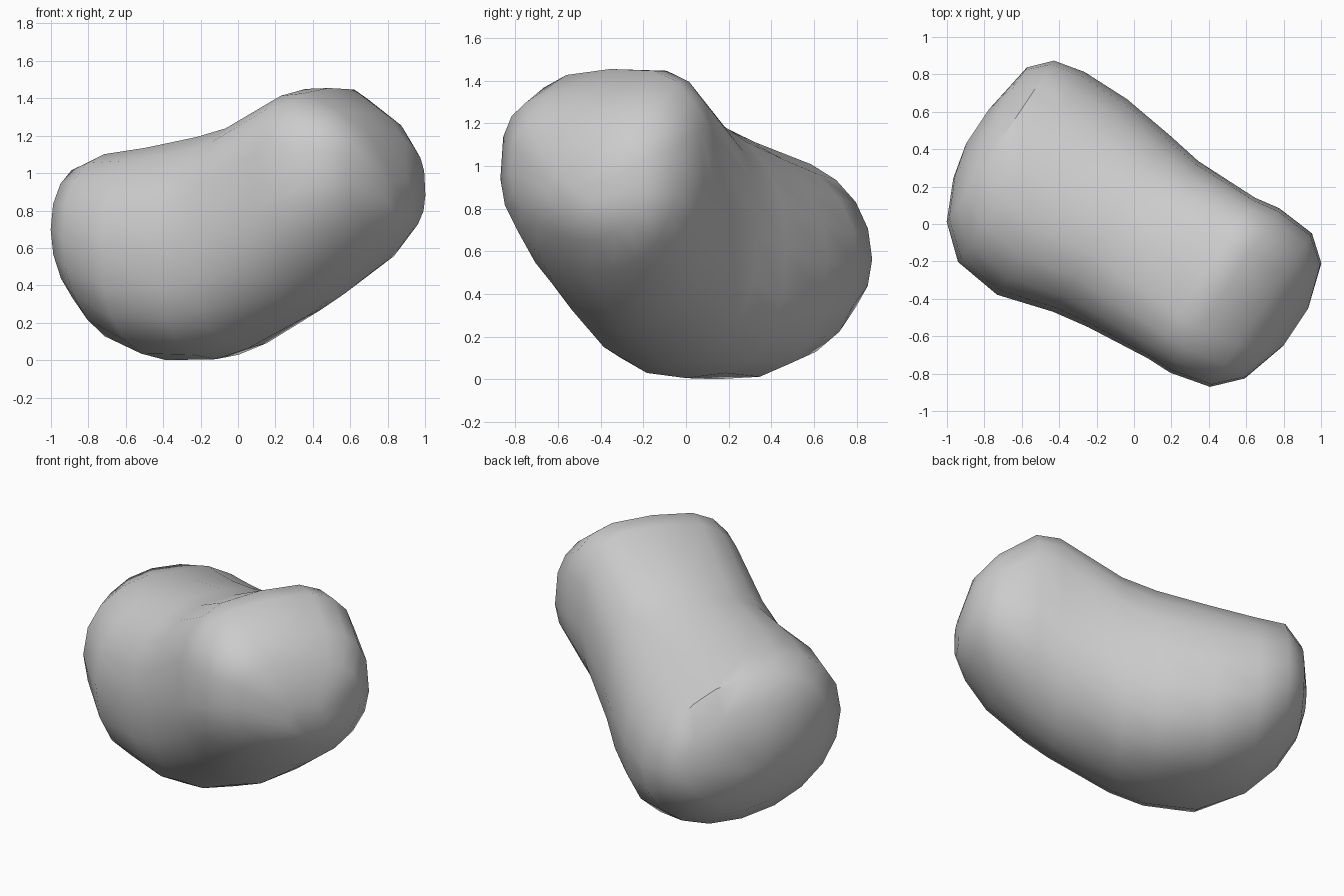
import bpy
import bmesh
import math
from mathutils import Vector

# Remove the default object only
default = bpy.data.objects.get("Cube")
if default:
    bpy.data.objects.remove(default, do_unlink=True)

SIDES = 20
AXIS = Vector((0.833, -0.554, 0))    # ground direction of the long axis
ACROSS = Vector((0.554, 0.833, 0))   # ground direction across the body

# Cross-sections: along axis, across min, across max, bottom, top,
# sideways slope, fullness of the underside
STATIONS = [
    (-.985, -.14, .08, .53, .74, -.15, 2),
    (-.94, -.33, .38, .35, .9, -.15, 2),
    (-.84, -.545, .49, .21, 1.05, -.13, 2),
    (-.67, -.69, .53, .08, 1.1, -.12, 2.1),
    (-.4, -.72, .535, 0, 1.15, -.05, 2.45),
    (-.1, -.63, .5, .005, 1.22, 0, 2.5),
    (.1, -.595, .47, .06, 1.27, .03, 2.3),
    (.46, -.557, .475, .23, 1.45, .07, 1.95),
    (.6, -.555, .5, .32, 1.455, .04, 1.9),
    (.82, -.5, .485, .49, 1.33, -.06, 1.9),
    (.95, -.36, .38, .65, 1.2, -.12, 2),
    (1.025, -.1, .14, .77, .97, -.12, 2),
]


def make_material(name, value):
    mat = bpy.data.materials.new(name)
    mat.use_nodes = True
    colour = (value, value, value, 1)
    mat.diffuse_color = colour
    mat.node_tree.nodes["Principled BSDF"].inputs["Base Color"].default_value = colour
    return mat


def rounded(value, power):
    return math.copysign(abs(value) ** (2 / power), value)


def section_ring(bm, along, left, right, bottom, top, slope, fullness):
    """One rounded cross-section, with a flatter top on the raised lobe."""
    raised = min(max((along + 0.1) / 0.6, 0), 1)
    mid_u, half_u = (left + right) / 2, (right - left) / 2
    mid_z, half_z = (bottom + top) / 2, (top - bottom) / 2
    ring = []
    for i in range(SIDES):
        angle = math.tau * i / SIDES
        c, s = math.cos(angle), math.sin(angle)
        power = 2.15 + 0.95 * raised if s > 0 else fullness
        offset = half_u * rounded(c, power)
        height = mid_z + half_z * rounded(s, power) + slope * offset
        point = AXIS * along + ACROSS * (mid_u + offset)
        ring.append(bm.verts.new((point.x, point.y, height)))
    return ring


# Skin the cross-sections into one closed body
bm = bmesh.new()
rings = [section_ring(bm, *station) for station in STATIONS]
for a, b in zip(rings, rings[1:]):
    for i in range(SIDES):
        j = (i + 1) % SIDES
        bm.faces.new((a[i], a[j], b[j], b[i]))
bm.faces.new(rings[0])
bm.faces.new(rings[-1])
bmesh.ops.recalc_face_normals(bm, faces=bm.faces)

mesh = bpy.data.meshes.new("bean_body")
bm.to_mesh(mesh)
bm.free()
body = bpy.data.objects.new("bean_body", mesh)
bpy.context.collection.objects.link(body)
mesh.materials.append(make_material("plain grey", 0.6))

# Smooth flanks with crisp edges only where the end caps turn sharply
bpy.ops.object.select_all(action='DESELECT')
body.select_set(True)
bpy.context.view_layer.objects.active = body
bpy.ops.object.shade_smooth_by_angle(angle=math.radians(40))
